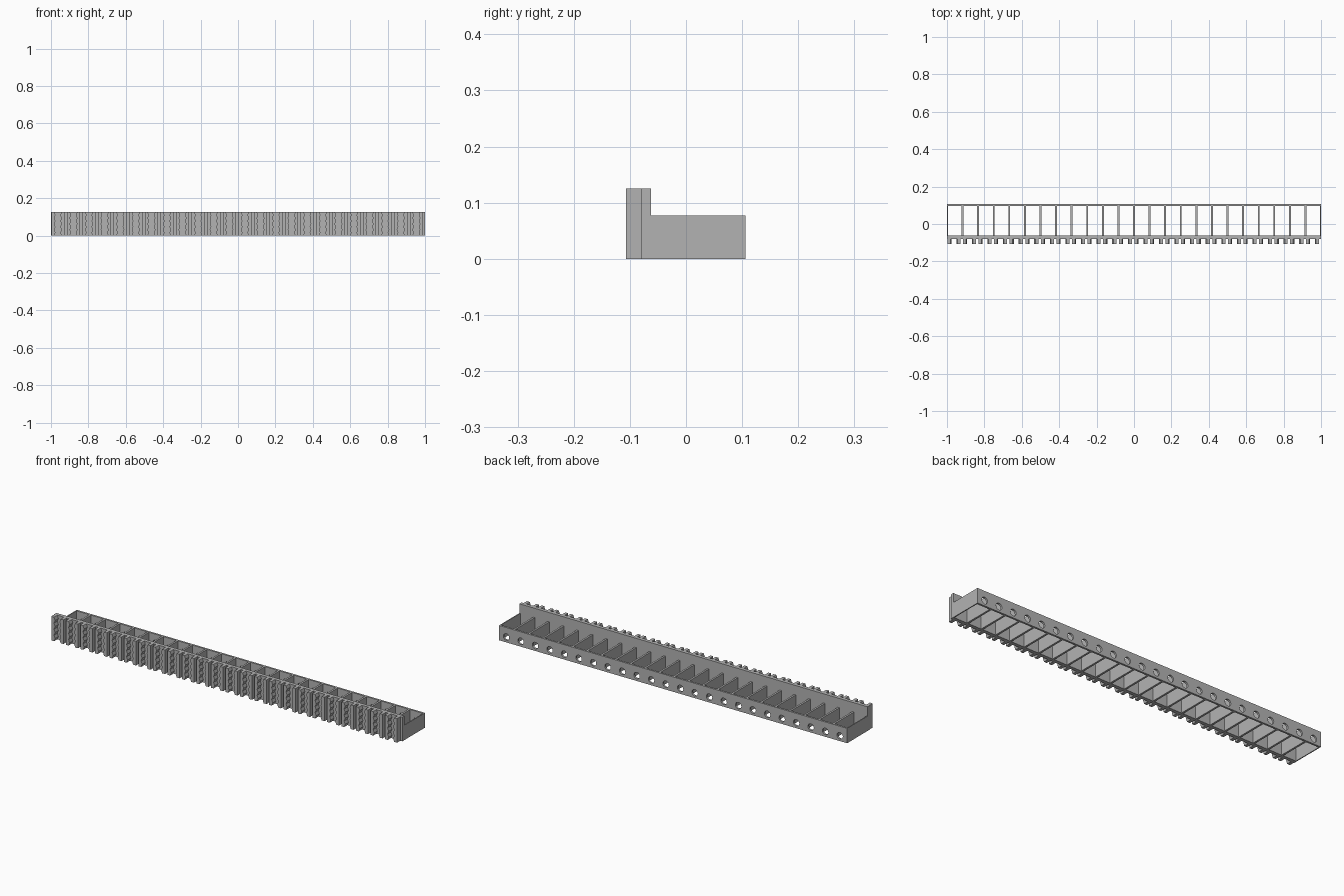
import bpy, bmesh
from mathutils import Matrix, Vector

if "Cube" in bpy.data.objects:
    bpy.data.objects.remove(bpy.data.objects["Cube"])

CELLS = 24
PITCH = 2 / CELLS
FRONT, WALL_FRONT, WALL_BACK, BACK = -0.107, -0.08, -0.062, 0.106
TALL, LOW, PANEL = 0.125, 0.077, 0.01

grey = bpy.data.materials.new("plain grey")
grey.use_nodes = True
grey.diffuse_color = (0.45, 0.45, 0.45, 1)
grey.node_tree.nodes["Principled BSDF"].inputs["Base Color"].default_value = grey.diffuse_color


def finish(bm, name):
    bmesh.ops.recalc_face_normals(bm, faces=bm.faces)
    mesh = bpy.data.meshes.new(name)
    bm.to_mesh(mesh)
    bm.free()
    mesh.materials.append(grey)
    obj = bpy.data.objects.new(name, mesh)
    bpy.context.collection.objects.link(obj)
    return obj


def add_box(bm, low, high):
    low, high = Vector(low), Vector(high)
    matrix = Matrix.Translation((low + high) / 2) @ Matrix.Diagonal((high - low).to_4d())
    bmesh.ops.create_cube(bm, size=1, matrix=matrix)


def box(name, low, high):
    bm = bmesh.new()
    add_box(bm, low, high)
    return finish(bm, name)


# Tall front wall and low back wall
box("front_wall", (-1, WALL_FRONT, 0), (1, WALL_BACK, TALL))
back_wall = box("back_wall", (-1, BACK - PANEL, 0), (1, BACK, LOW))

# One round hole per cell through the back wall
bm = bmesh.new()
for i in range(CELLS):
    place = Matrix.Translation((-1 + (i + 0.5) * PITCH, BACK, 0.028))
    bmesh.ops.create_cone(bm, cap_ends=True, segments=16, radius1=0.017, radius2=0.017,
                          depth=0.05, matrix=place @ Matrix.Rotation(1.5708, 4, "X"))
cutter = finish(bm, "hole_cutter")
cutter.hide_render = True
cut = back_wall.modifiers.new("holes", "BOOLEAN")
cut.operation = "DIFFERENCE"
cut.solver = "EXACT"
cut.object = cutter
bpy.context.view_layer.objects.active = back_wall
bpy.ops.object.modifier_apply(modifier=cut.name)
bpy.data.objects.remove(cutter)

# Cell dividers, with thinner panels closing both ends
bm = bmesh.new()
for i in range(CELLS + 1):
    x = -1 + i * PITCH
    add_box(bm, (max(x - PANEL / 2, -1), WALL_BACK, 0),
            (min(x + PANEL / 2, 1), BACK - PANEL, LOW))
finish(bm, "cell_dividers")


# Pairs of gripping ribs whose facing sides are zigzagged
def add_rib(bm, outer, inner, teeth=4):
    bite = 0.006 if inner > outer else -0.006
    steps = 2 * teeth
    outline = [(outer, TALL), (outer, 0)]
    outline += [(inner + bite * (k % 2), TALL * k / steps) for k in range(steps + 1)]
    face = bm.faces.new([bm.verts.new((x, FRONT, z)) for x, z in outline])
    extruded = bmesh.ops.extrude_face_region(bm, geom=[face], use_keep_orig=True)
    moved = [v for v in extruded["geom"] if isinstance(v, bmesh.types.BMVert)]
    bmesh.ops.translate(bm, verts=moved, vec=(0, WALL_FRONT - FRONT, 0))


bm = bmesh.new()
for i in range(CELLS):
    x = -1 + i * PITCH
    add_rib(bm, x + 0.002, x + 0.018)
    add_rib(bm, x + 0.072, x + 0.056)
finish(bm, "grip_ribs")
